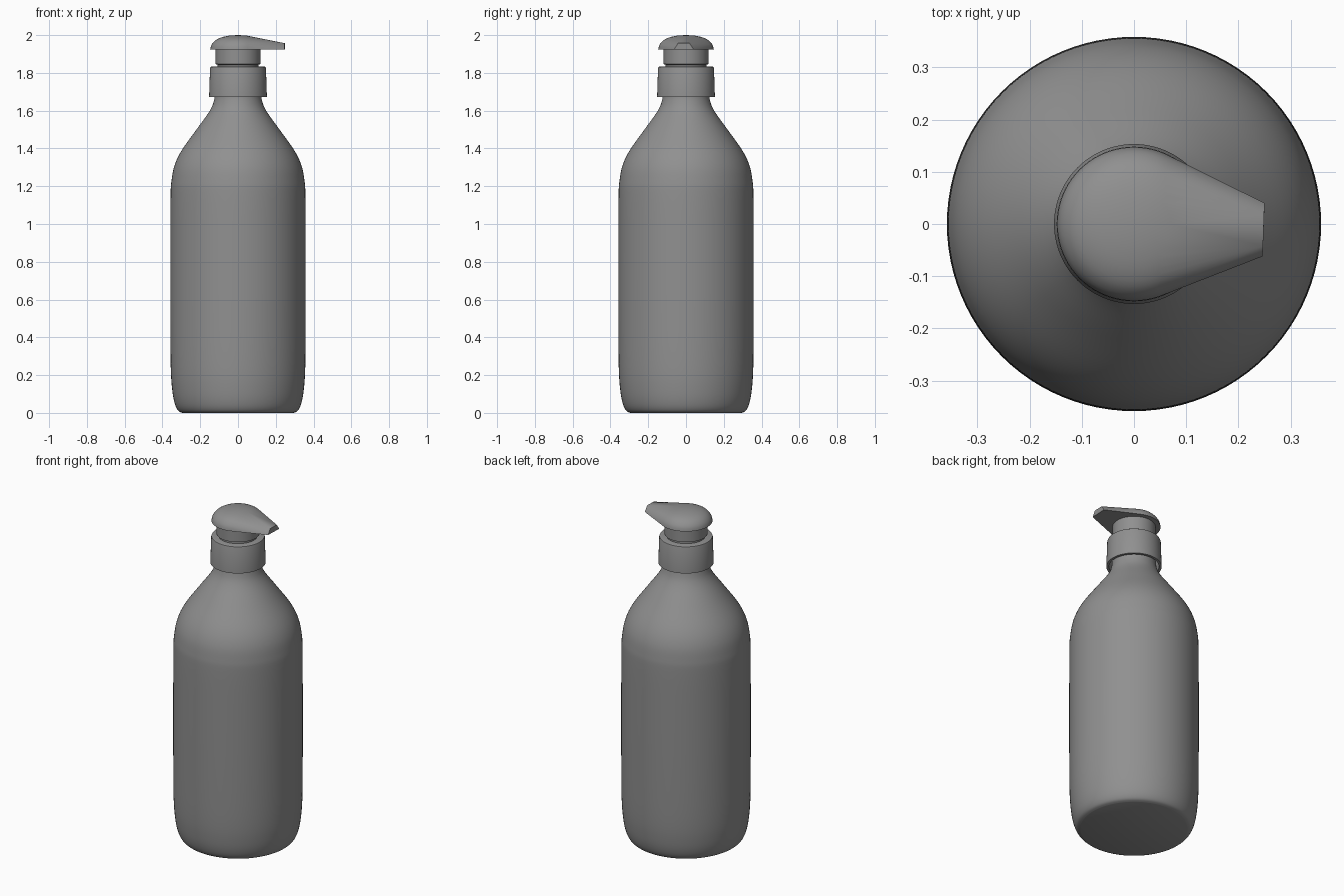
import bpy, bmesh, math
from mathutils import Vector

if "Cube" in bpy.data.objects:
    bpy.data.objects.remove(bpy.data.objects["Cube"])

grey = bpy.data.materials.new("dark_grey")
grey.diffuse_color = (0.28, 0.28, 0.28, 1)
grey.use_nodes = True
grey.node_tree.nodes["Principled BSDF"].inputs["Base Color"].default_value = grey.diffuse_color


def finish(name, bm, angle=35):
    bmesh.ops.recalc_face_normals(bm, faces=bm.faces)
    mesh = bpy.data.meshes.new(name)
    bm.to_mesh(mesh)
    bm.free()
    mesh.materials.append(grey)
    ob = bpy.data.objects.new(name, mesh)
    bpy.context.collection.objects.link(ob)
    bpy.ops.object.select_all(action='DESELECT')
    ob.select_set(True)
    bpy.context.view_layer.objects.active = ob
    bpy.ops.object.shade_smooth_by_angle(angle=math.radians(angle))
    return ob


def lathe(name, profile, closed=False, segments=96):
    bm = bmesh.new()
    pts = profile + profile[:1] if closed else profile
    verts = [bm.verts.new((r, 0, z)) for r, z in pts]
    edges = [bm.edges.new(pair) for pair in zip(verts, verts[1:])]
    bmesh.ops.spin(bm, geom=verts + edges, cent=(0, 0, 0), axis=(0, 0, 1),
                   angle=math.tau, steps=segments)
    bmesh.ops.remove_doubles(bm, verts=bm.verts, dist=1e-5)
    return finish(name, bm)


def smooth_path(points, steps=5):
    """Catmull-Rom curve through the points."""
    p = [Vector(q) for q in points]
    p = [p[0]] + p + [p[-1]]
    out = []
    for a, b, c, d in zip(p, p[1:], p[2:], p[3:]):
        for i in range(steps):
            t = i / steps
            q = 0.5 * (2 * b + (c - a) * t + (2 * a - 5 * b + 4 * c - d) * t * t
                       + (3 * b - a - 3 * c + d) * t ** 3)
            out.append((q.x, q.y))
    return out + [tuple(p[-1])]


# Bottle: flat base, straight body, sloping shoulder and neck
wall = smooth_path([(0.295, 0), (0.317, 0.012), (0.335, 0.05), (0.348, 0.12),
                    (0.356, 0.24), (0.358, 0.5), (0.358, 0.9), (0.357, 1.15),
                    (0.352, 1.23), (0.336, 1.31), (0.298, 1.39), (0.22, 1.5),
                    (0.152, 1.595), (0.128, 1.65), (0.122, 1.7), (0.122, 1.8)])
lathe("bottle", [(0, 0)] + wall + [(0, 1.8)])

# Collar: slightly tapered sleeve, open underneath
lathe("collar", [(0.138, 1.672), (0.153, 1.672), (0.148, 1.826), (0.146, 1.831),
                 (0.141, 1.833), (0.09, 1.833), (0.09, 1.815), (0.134, 1.815)],
      closed=True)

# Pump stem with a narrow foot
lathe("pump_stem", [(0, 1.82), (0.108, 1.82), (0.108, 1.843), (0.119, 1.847),
                    (0.119, 1.93), (0, 1.93)])

# Pump head: dome hulled together with the slightly turned spout tip
bm = bmesh.new()
dome = smooth_path([(0.147, 1.925), (0.14, 1.949), (0.119, 1.973),
                    (0.085, 1.989), (0.042, 1.998)], 3)
for r, z in dome:
    for i in range(72):
        a = math.tau * i / 72
        bm.verts.new((r * math.cos(a), r * math.sin(a), z))
bm.verts.new((0, 0, 2.0))
for x, y, z in [(0.25, 0.04, 1.925), (0.246, -0.062, 1.925),
                (0.249, 0.018, 1.957), (0.247, -0.042, 1.957)]:
    bm.verts.new((x, y, z))
bmesh.ops.convex_hull(bm, input=bm.verts)
bmesh.ops.delete(bm, geom=[v for v in bm.verts if not v.link_faces], context='VERTS')
bmesh.ops.dissolve_limit(bm, angle_limit=math.radians(0.5), verts=bm.verts, edges=bm.edges)
finish("pump_head", bm)
